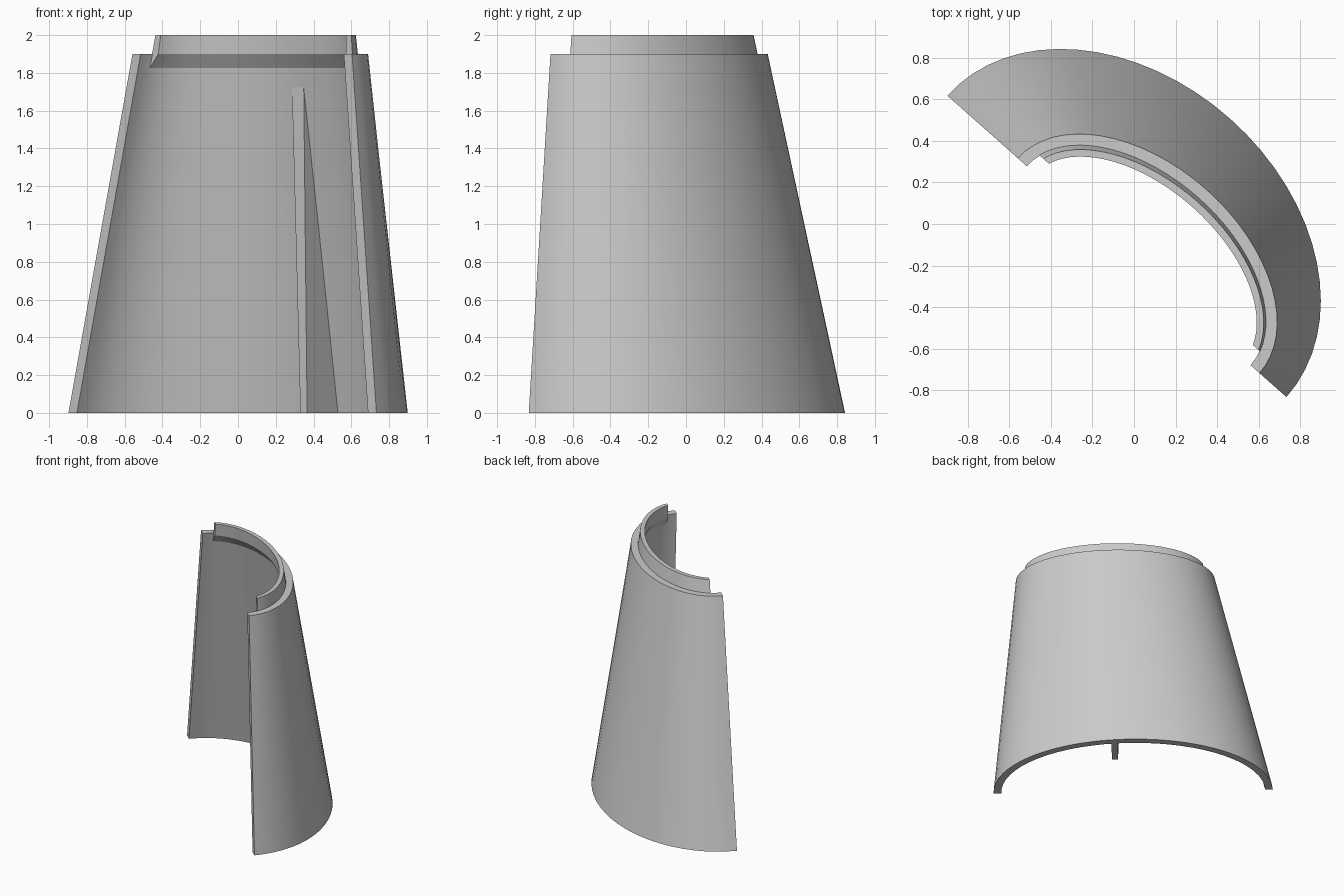
import bpy, bmesh, math
from mathutils import Vector

if "Cube" in bpy.data.objects:
    bpy.data.objects.remove(bpy.data.objects["Cube"], do_unlink=True)

grey = bpy.data.materials.new("plain grey")
grey.use_nodes = True
COLOUR = (0.6, 0.6, 0.6, 1)
grey.diffuse_color = COLOUR
grey.node_tree.nodes["Principled BSDF"].inputs["Base Color"].default_value = COLOUR

# The shell is cut along u and bulges along v
U = Vector((0.748, -0.665, 0))
V = Vector((0.665, 0.748, 0))
CUT = -0.135
SEGMENTS = 32


def place(u, v, z):
    return U * u + V * v + Vector((0, 0, z))


def arc(z, offset, inset):
    """Half ellipse of the leaning cone at height z, trimmed above the cut."""
    t = z / 1.9
    a = 1.09 - 0.313 * t - offset
    b = 0.82 - 0.33 * t - offset
    middle = 0.01 + 0.14 * t
    start = math.asin(inset / b)
    angles = [start + (math.pi - 2 * start) * i / SEGMENTS for i in range(SEGMENTS + 1)]
    return [place(middle + a * math.cos(k), CUT + b * math.sin(k), z) for k in angles]


def loft(name, loops):
    """Join closed loops in order and cap both ends."""
    bm = bmesh.new()
    rows = [[bm.verts.new(p) for p in loop] for loop in loops]
    n = len(rows[0])
    for r, s in zip(rows, rows[1:]):
        for i in range(n):
            j = (i + 1) % n
            bm.faces.new((r[i], r[j], s[j], s[i]))
    bm.faces.new(rows[0])
    bm.faces.new(rows[-1])
    bmesh.ops.recalc_face_normals(bm, faces=bm.faces)
    mesh = bpy.data.meshes.new(name)
    bm.to_mesh(mesh)
    bm.free()
    mesh.materials.append(grey)
    obj = bpy.data.objects.new(name, mesh)
    bpy.context.collection.objects.link(obj)
    bpy.ops.object.select_all(action="DESELECT")
    obj.select_set(True)
    bpy.context.view_layer.objects.active = obj
    bpy.ops.object.shade_smooth_by_angle(angle=math.radians(25))
    return obj


def sweep(name, profile, inset):
    """Sweep a (height, offset) profile round the half cone."""
    return loft(name, list(zip(*[arc(z, d, inset) for z, d in profile])))


# Tapered outer wall
sweep("shell_wall", [(0, 0), (1.9, 0), (1.9, 0.058), (0, 0.06)], 0)

# Tongue that stands above the wall, with a sloped foot inside
sweep("top_lip", [(1.82, 0.055), (2, 0.055), (2, 0.09), (1.9, 0.098)], 0.08)

# Upright fin inside the wall, its foot sunk into the wall
fin = []
for z, left, right, tip, root in ((0, 0.113, 0.16, 0.37, 0.65), (1.8, 0.09, 0.175, 0.325, 0.34)):
    fin.append([place(left, tip, z), place(right, tip, z), place(right, root, z), place(left, root, z)])
loft("inner_fin", fin)
